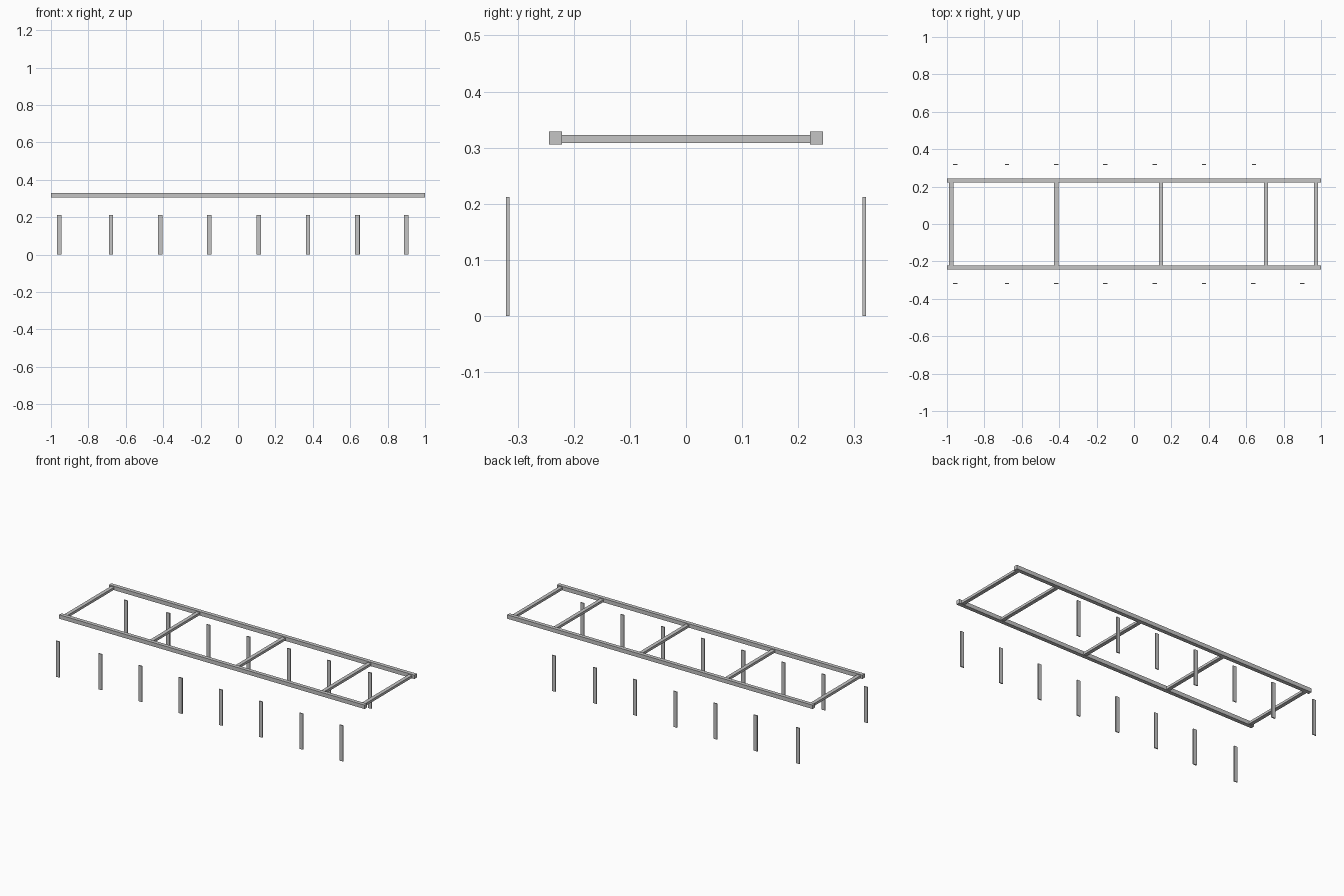
import bpy

# Remove the default cube only
cube = bpy.data.objects.get("Cube")
if cube:
    bpy.data.objects.remove(cube, do_unlink=True)

metal = bpy.data.materials.new("light_grey_metal")
metal.use_nodes = True
grey = (0.56, 0.56, 0.56, 1.0)
metal.diffuse_color = grey
metal.node_tree.nodes["Principled BSDF"].inputs["Base Color"].default_value = grey


def box(name, centre, size):
    """Add a flat-faced box with its size applied to the mesh."""
    bpy.ops.mesh.primitive_cube_add(size=1, location=centre)
    obj = bpy.context.object
    obj.name = name
    obj.scale = size
    bpy.ops.object.transform_apply(location=False, rotation=False, scale=True)
    obj.data.materials.append(metal)
    return obj


# Two long side rails
RAIL_Y, RAIL = 0.2325, 0.023
for side, sign in (("front", -1), ("back", 1)):
    box(f"{side}_rail", (0, sign * RAIL_Y, 0.317), (2.0, RAIL, RAIL))

# Cross bars spanning between the rails
span = 2 * RAIL_Y - RAIL
for i, x in enumerate((-0.977, -0.416, 0.145, 0.706, 0.974)):
    box(f"cross_bar_{i + 1}", (x, 0, 0.3155), (0.022, span, 0.0145))

# Thin upright slats: eight in front, seven at the back
POST_H = 0.212
posts = (-0.956, -0.679, -0.416, -0.153, 0.111, 0.374, 0.637, 0.9)
for i, x in enumerate(posts):
    box(f"front_slat_{i + 1}", (x, -0.3175, POST_H / 2), (0.023, 0.006, POST_H))
    if i < 7:
        shift = 0.005 if i == 6 else 0
        box(f"back_slat_{i + 1}", (x + shift, 0.3175, POST_H / 2), (0.023, 0.006, POST_H))
